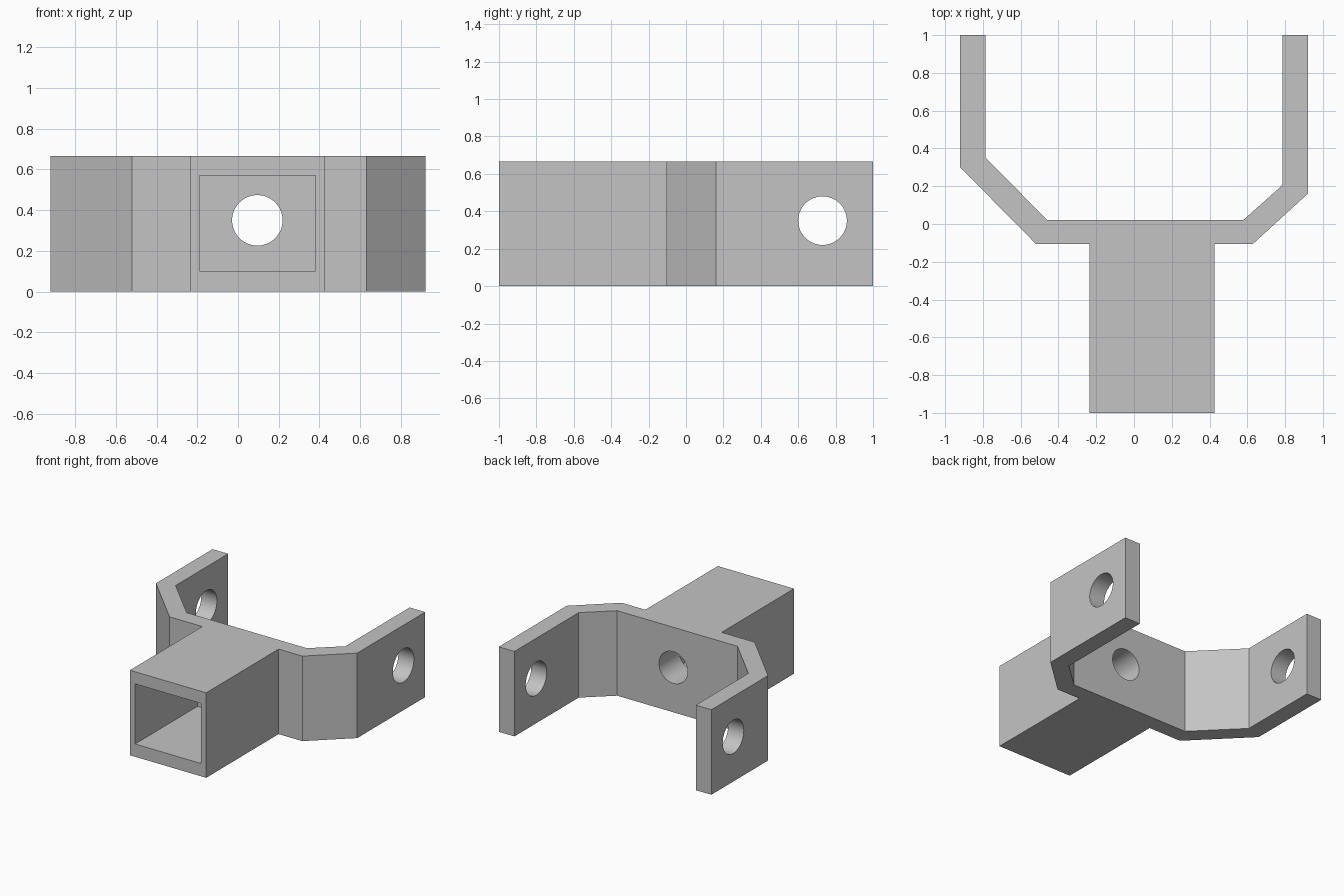
import bpy
import bmesh
from math import pi
from mathutils import Matrix, Vector

if "Cube" in bpy.data.objects:
    bpy.data.objects.remove(bpy.data.objects["Cube"], do_unlink=True)

HEIGHT = 0.665
HOLE_Z = 0.35

grey = bpy.data.materials.new("plain_grey")
grey.use_nodes = True
colour = (0.55, 0.55, 0.55, 1)
grey.diffuse_color = colour
grey.node_tree.nodes["Principled BSDF"].inputs["Base Color"].default_value = colour


def add_object(name, bm):
    bmesh.ops.recalc_face_normals(bm, faces=bm.faces)
    mesh = bpy.data.meshes.new(name)
    bm.to_mesh(mesh)
    bm.free()
    mesh.materials.append(grey)
    obj = bpy.data.objects.new(name, mesh)
    bpy.context.collection.objects.link(obj)
    return obj


def extruded(name, outline, height):
    bm = bmesh.new()
    face = bm.faces.new([bm.verts.new((x, y, 0)) for x, y in outline])
    top = bmesh.ops.extrude_face_region(bm, geom=[face])["geom"]
    verts = [v for v in top if isinstance(v, bmesh.types.BMVert)]
    bmesh.ops.translate(bm, verts=verts, vec=(0, 0, height))
    return add_object(name, bm)


def box(name, low, high):
    low, high = Vector(low), Vector(high)
    matrix = Matrix.Translation((low + high) / 2) @ Matrix.Diagonal((*(high - low), 1))
    bm = bmesh.new()
    bmesh.ops.create_cube(bm, size=1, matrix=matrix)
    return add_object(name, bm)


def cylinder(name, centre, axis, radius, length):
    matrix = Matrix.Translation(centre) @ Matrix.Rotation(pi / 2, 4, axis)
    bm = bmesh.new()
    bmesh.ops.create_cone(bm, cap_ends=True, segments=64, radius1=radius,
                          radius2=radius, depth=length, matrix=matrix)
    return add_object(name, bm)


# Forked bracket and socket block as one plan outline
outline = [
    (-0.92, 1), (-0.92, 0.3), (-0.52, -0.105), (-0.235, -0.105),
    (-0.235, -1), (0.425, -1), (0.425, -0.105), (0.63, -0.105),
    (0.92, 0.16), (0.92, 1), (0.785, 1), (0.785, 0.205),
    (0.58, 0.022), (-0.46, 0.022), (-0.785, 0.35), (-0.785, 1),
]
bracket = extruded("forked_bracket", outline, HEIGHT)

# Rectangular socket, bolt hole behind it, and pin holes across both arms
cutters = [
    box("socket_cutter", (-0.19, -1.2, 0.1), (0.38, -0.23, 0.57)),
    cylinder("bolt_hole_cutter", (0.095, -0.1, HOLE_Z), "X", 0.124, 0.6),
    cylinder("pin_hole_cutter", (0, 0.73, HOLE_Z), "Y", 0.13, 3),
]

bpy.ops.object.select_all(action="DESELECT")
bracket.select_set(True)
bpy.context.view_layer.objects.active = bracket
for cutter in cutters:
    cutter.hide_render = True
    cut = bracket.modifiers.new(cutter.name, "BOOLEAN")
    cut.operation = "DIFFERENCE"
    cut.solver = "EXACT"
    cut.object = cutter
    bpy.ops.object.modifier_apply(modifier=cut.name)
    bpy.data.objects.remove(cutter, do_unlink=True)

bpy.ops.object.shade_smooth_by_angle()
